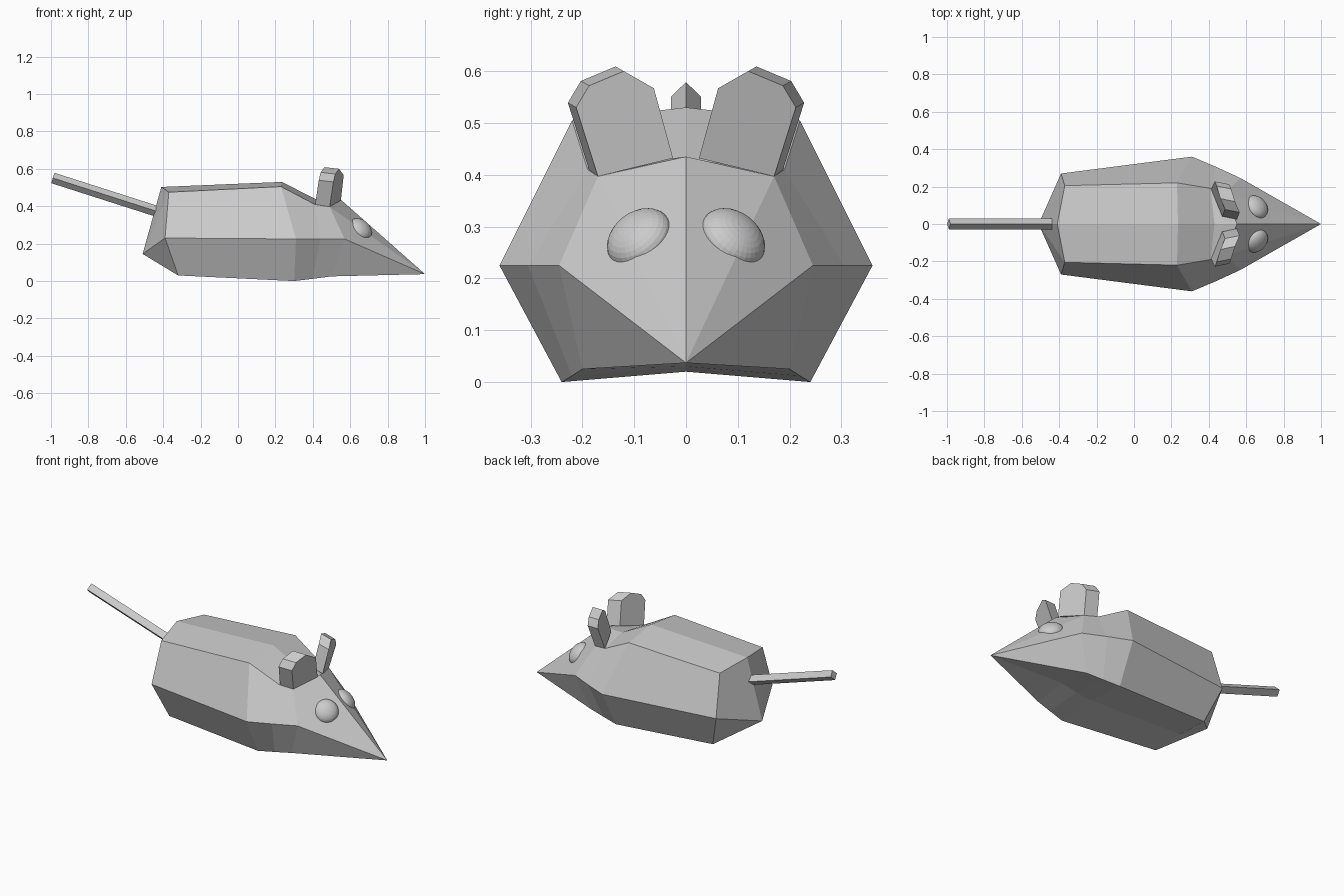
import bpy, bmesh
from mathutils import Vector

if "Cube" in bpy.data.objects:
    bpy.data.objects.remove(bpy.data.objects["Cube"])


def finish(bm, name):
    bmesh.ops.recalc_face_normals(bm, faces=bm.faces[:])
    mesh = bpy.data.meshes.new(name)
    bm.to_mesh(mesh)
    bm.free()
    ob = bpy.data.objects.new(name, mesh)
    bpy.context.collection.objects.link(ob)
    return ob


# Body: half sections from rear to neck (top centre, shoulder, side, belly edge, belly centre)
sections = [
    [(-.41, 0, .503), (-.37, .205, .475), (-.39, .27, .23), (-.32, .20, .03), (-.32, 0, .04)],
    [(.235, 0, .53), (.23, .22, .505), (.31, .36, .225), (.30, .24, 0), (.30, 0, .02)],
    [(.43, 0, .43), (.41, .19, .41), (.44, .305, .225), (.40, .22, .012), (.40, 0, .03)],
    [(.55, 0, .435), (.49, .17, .397), (.57, .245, .225), (.50, .20, .025), (.50, 0, .05)],
]
bm = bmesh.new()
rings = []
for half in sections:
    full = half + [(x, -y, z) for x, y, z in reversed(half[1:-1])]
    rings.append([bm.verts.new(p) for p in full])
rump = bm.verts.new((-.51, 0, .145))
nose = bm.verts.new((1.0, 0, .037))
for i in range(8):
    j = (i + 1) % 8
    for a, b in zip(rings, rings[1:]):
        bm.faces.new((a[i], a[j], b[j], b[i]))
    bm.faces.new((rings[0][i], rings[0][j], rump))
    bm.faces.new((rings[-1][i], rings[-1][j], nose))
finish(bm, "body")

# Ears: front outline swept backward
ear_outline = [(.49, .17, .397), (.51, .212, .53), (.52, .187, .572), (.54, .12, .60),
               (.565, .062, .567), (.55, .025, .432)]
sweep = Vector((-.078, .016, .009))
for side, label in ((1, "left"), (-1, "right")):
    bm = bmesh.new()
    front = [bm.verts.new((x, y * side, z)) for x, y, z in ear_outline]
    back = [bm.verts.new(v.co + Vector((sweep.x, sweep.y * side, sweep.z))) for v in front]
    bm.faces.new(front)
    bm.faces.new(back[::-1])
    for i in range(len(front)):
        j = (i + 1) % len(front)
        bm.faces.new((front[i], front[j], back[j], back[i]))
    finish(bm, label + "_ear")

    # Eyes: flattened balls lying on the face plane
    normal = Vector((.576, .503 * side, .642))
    bpy.ops.mesh.primitive_uv_sphere_add(segments=32, ring_count=16, radius=1,
                                         location=(.655, .09 * side, .277),
                                         rotation=normal.to_track_quat('Z', 'Y').to_euler())
    eye = bpy.context.object
    eye.name = label + "_eye"
    eye.scale = (.068, .068, .042)

# Tail: four-sided bar with an edge on top
start, end = Vector((-.40, 0, .362)), Vector((-.99, 0, .551))
across = Vector((0, .029, 0))
up = (end - start).cross(across).normalized() * .029
bm = bmesh.new()
ends = [[bm.verts.new(c + d) for d in (up, across, -up, -across)] for c in (start, end)]
for ring in ends:
    bm.faces.new(ring)
for i in range(4):
    j = (i + 1) % 4
    bm.faces.new((ends[0][i], ends[0][j], ends[1][j], ends[1][i]))
finish(bm, "tail")
